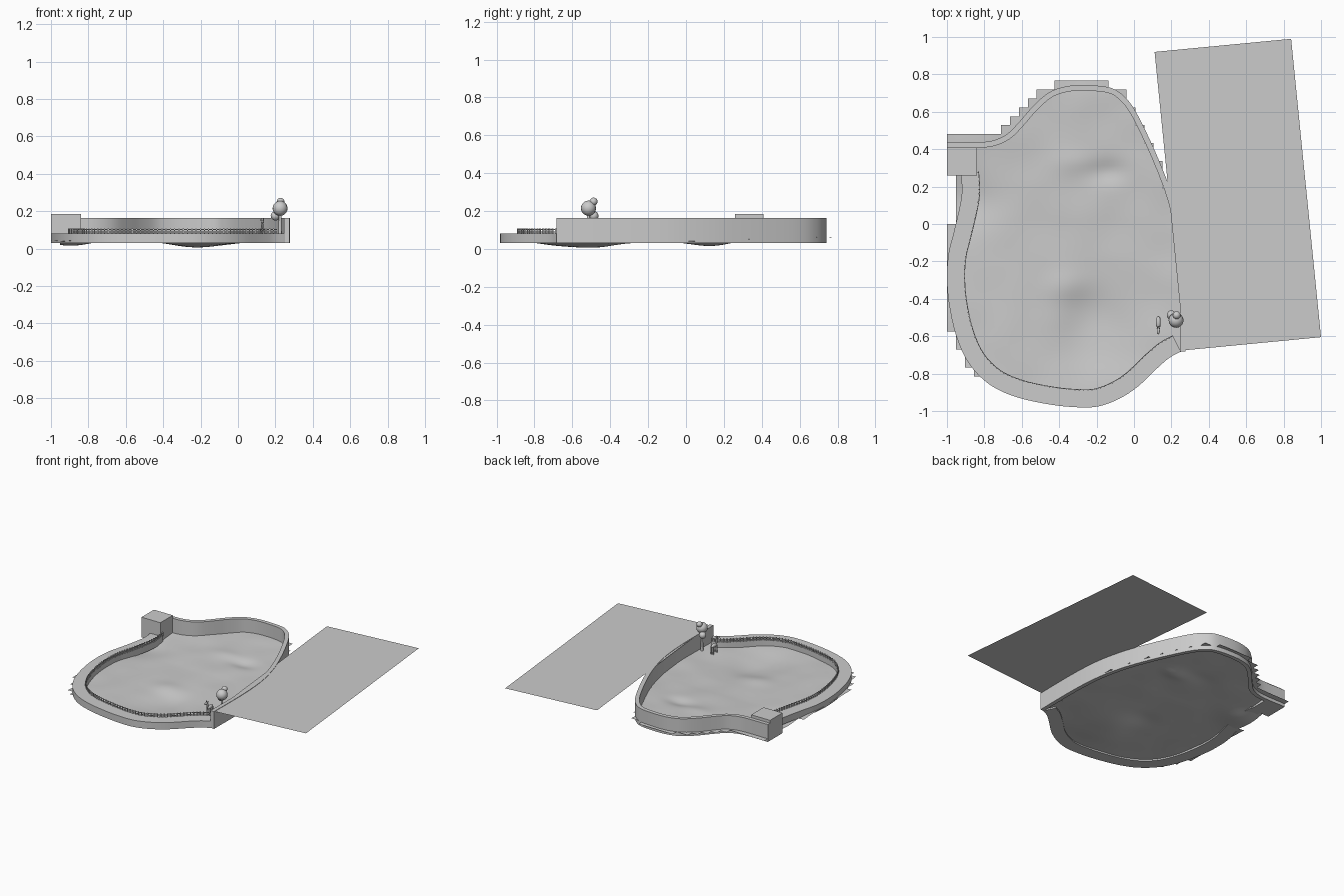
import bpy, bmesh, math
from mathutils import Vector, noise

if "Cube" in bpy.data.objects:
    bpy.data.objects.remove(bpy.data.objects["Cube"])


def make(name, bm, smooth=False):
    bmesh.ops.recalc_face_normals(bm, faces=bm.faces)
    me = bpy.data.meshes.new(name)
    bm.to_mesh(me)
    bm.free()
    ob = bpy.data.objects.new(name, me)
    bpy.context.collection.objects.link(ob)
    if smooth:
        for o in bpy.context.selected_objects:
            o.select_set(False)
        ob.select_set(True)
        bpy.context.view_layer.objects.active = ob
        bpy.ops.object.shade_smooth_by_angle(angle=math.radians(35))
    return ob


def spline(pts, n=4):
    p = [Vector(q) for q in pts]
    p = [2 * p[0] - p[1]] + p + [2 * p[-1] - p[-2]]
    out = []
    for i in range(1, len(p) - 2):
        a, b, c, d = p[i - 1:i + 3]
        for k in range(n):
            t = k / n
            out.append(0.5 * (2 * b + (c - a) * t + (2 * a - 5 * b + 4 * c - d) * t * t
                              + (3 * b - a - 3 * c + d) * t ** 3))
    return out + [p[-2]]


def offset(path, w):
    out = []
    for i, p in enumerate(path):
        t = (path[min(i + 1, len(path) - 1)] - path[max(i - 1, 0)]).normalized()
        out.append(p + Vector((-t.y, t.x)) * w)
    return out


def ribbon(bm, path, w, z0, z1):
    rings = []
    for a, b in zip(path, offset(path, w)):
        rings.append([bm.verts.new((q.x, q.y, z)) for q, z in
                      ((a, z0), (a, z1), (b, z1), (b, z0))])
    for r, s in zip(rings, rings[1:]):
        for i in range(4):
            j = (i + 1) % 4
            bm.faces.new((r[i], r[j], s[j], s[i]))
    bm.faces.new(rings[0])
    bm.faces.new(rings[-1][::-1])


def box(bm, lo, hi):
    lo, hi = Vector(lo), Vector(hi)
    vs = bmesh.ops.create_cube(bm, size=1)['verts']
    for v in vs:
        v.co = (lo + hi) / 2 + v.co * (hi - lo)


def ball(bm, c, r):
    vs = bmesh.ops.create_uvsphere(bm, u_segments=16, v_segments=10, radius=1)['verts']
    for v in vs:
        v.co = Vector(c) + v.co * Vector(r)


# Outer plan lines, both running anticlockwise (the pond lies to the left)
low = spline([(-.925, .27), (-.92, .18), (-.93, .1), (-.965, -.05), (-.99, -.15), (-1, -.27),
              (-.99, -.42), (-.95, -.6), (-.88, -.75), (-.77, -.86), (-.63, -.925),
              (-.45, -.965), (-.3, -.98), (-.19, -.975), (-.08, -.935), (.02, -.87),
              (.12, -.775), (.19, -.715), (.25, -.683)])
high = spline([(.275, -.683), (.277, -.4), (.27, -.2), (.25, -.03), (.205, .15), (.15, .3),
               (.085, .45), (.01, .6), (-.05, .68), (-.13, .73), (-.28, .743), (-.38, .732),
               (-.46, .7), (-.54, .63), (-.61, .55), (-.68, .48), (-.76, .445), (-.85, .437),
               (-.95, .437), (-1, .437)])

# Low front wall and high back wall
bm = bmesh.new()
ribbon(bm, low, .095, .03, .082)
make("low_front_wall", bm, True)
bm = bmesh.new()
ribbon(bm, high, .03, .03, .163)
make("high_back_wall", bm, True)

# Corner hut
bm = bmesh.new()
box(bm, (-1, .26, .03), (-.84, .41, .185))
make("corner_block", bm)

# Fence along the inner edge of the low wall
bm = bmesh.new()
inner = offset(low, .093)
for z in (.087, .1):
    ribbon(bm, inner, .004, z, z + .004)
run = 0
for a, b in zip(inner, inner[1:]):
    length = (b - a).length
    while run < length:
        p = a.lerp(b, run / length)
        box(bm, (p.x - .003, p.y - .003, .078), (p.x + .003, p.y + .003, .108))
        run += .023
    run -= length
make("fence", bm)


# Undulating ground made of square cells, stepped at its edge
def height(x, y):
    def bump(cx, cy, rx, ry):
        return math.exp(-((x - cx) / rx) ** 2 - ((y - cy) / ry) ** 2)
    z = .042 + .02 * max(-1, min(1, y / .7)) * (y > 0)
    z -= .035 * bump(-.2, -.52, .22, .25) + .028 * bump(-.9, .14, .14, .16)
    z += .018 * bump(-.36, -.33, .12, .09) - .018 * bump(-.14, .28, .1, .06)
    z += .008 * bump(-.3, .33, .12, .06) + .006 * noise.noise(Vector((x * 5, y * 5, 0)))
    return max(z, .002)


loop = low + high


def inside(x, y):
    hit = False
    for a, b in zip(loop, loop[1:] + loop[:1]):
        if (a.y > y) != (b.y > y) and x < a.x + (y - a.y) * (b.x - a.x) / (b.y - a.y):
            hit = not hit
    return hit


bm = bmesh.new()
step, grid = .048, {}


def corner(i, j):
    if (i, j) not in grid:
        x, y = -1 + i * step, -.96 + j * step
        grid[i, j] = bm.verts.new((x, y, height(x, y)))
    return grid[i, j]


for i in range(28):
    for j in range(36):
        if inside(-1 + (i + .5) * step + .02, -.96 + (j + .5) * step - .025):
            bm.faces.new((corner(i, j), corner(i + 1, j), corner(i + 1, j + 1), corner(i, j + 1)))
bmesh.ops.subdivide_edges(bm, edges=bm.edges[:], cuts=1, use_grid_fill=True)
for v in bm.verts:
    v.co.z = height(v.co.x, v.co.y)
make("ground", bm, True)

# Flat platform flush with the top of the high wall
bm = bmesh.new()
bm.faces.new([bm.verts.new((x, y, .16)) for x, y in
              ((.27, -.675), (1, -.605), (.84, .99), (.11, .92))])
make("platform", bm)

# Tree
bm = bmesh.new()
for c, r in (((.225, -.515, .215), .04), ((.228, -.488, .25), .021), ((.2, -.487, .175), .025)):
    ball(bm, c, (r, r, r))
make("tree_crown", bm, True)
bm = bmesh.new()
trunk = bmesh.ops.create_cone(bm, cap_ends=True, segments=12, radius1=.01, radius2=.007, depth=.15)
bmesh.ops.translate(bm, verts=trunk['verts'], vec=(.225, -.515, .115))
make("tree_trunk", bm, True)

# Small four-legged animal facing the front
bm = bmesh.new()
ball(bm, (.13, -.525, .1), (.013, .034, .014))
ball(bm, (.13, -.556, .122), (.006, .009, .024))
ball(bm, (.13, -.572, .143), (.008, .018, .009))
for sx in (-1, 1):
    ball(bm, (.13 + sx * .006, -.558, .153), (.003, .003, .008))
    for y in (-.548, -.503):
        box(bm, (.13 + sx * .008 - .003, y - .003, .04), (.13 + sx * .008 + .003, y + .003, .1))
make("animal", bm, True)
